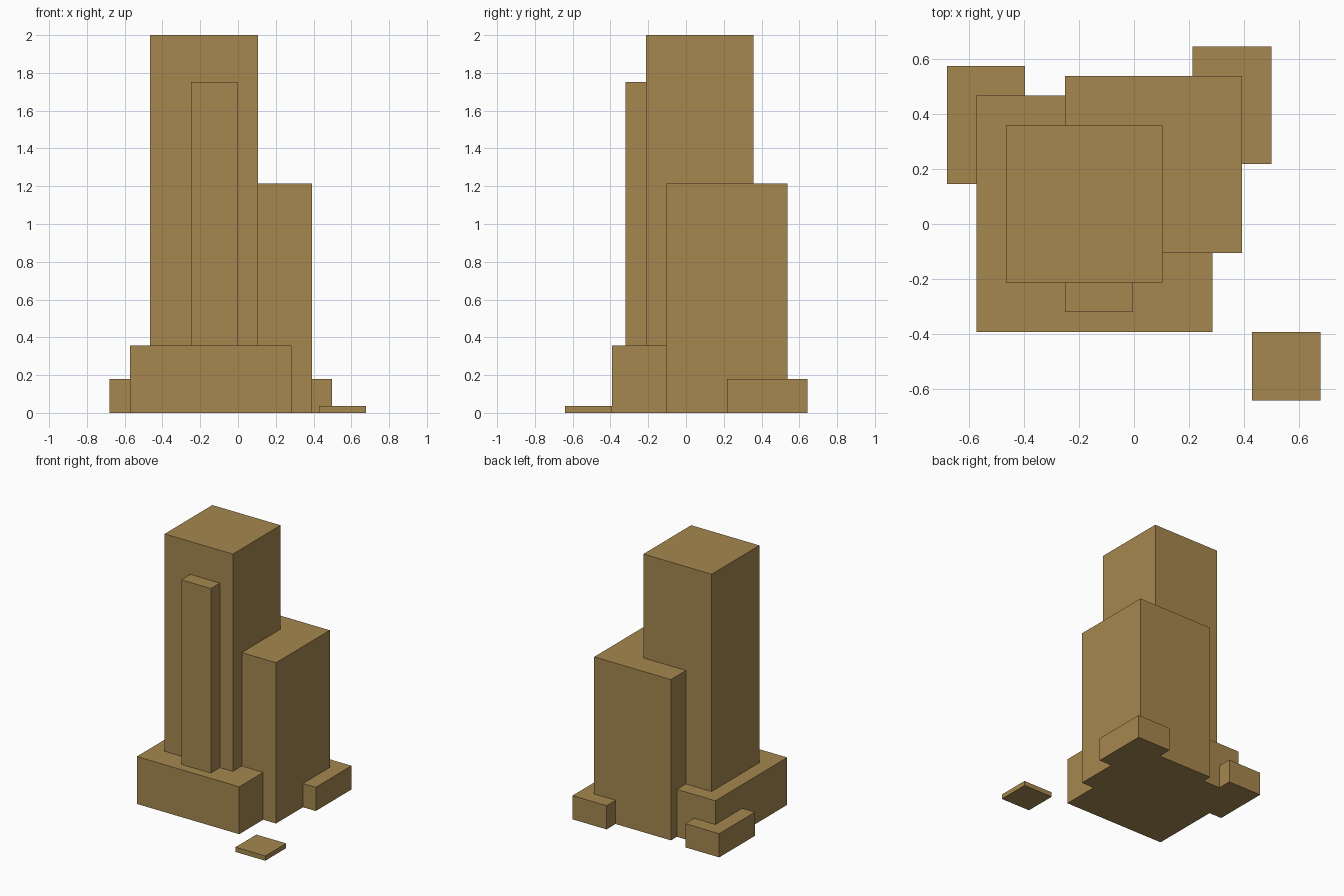
import bpy

if "Cube" in bpy.data.objects:
    bpy.data.objects.remove(bpy.data.objects["Cube"])

# Single ochre colour for the whole building
ochre = bpy.data.materials.new("ochre")
ochre.diffuse_color = (0.38, 0.243, 0.08, 1.0)
ochre.use_nodes = True
ochre.node_tree.nodes["Principled BSDF"].inputs["Base Color"].default_value = ochre.diffuse_color


def block(name, x, y, top):
    """Box standing on the ground, from x/y ranges and a top height."""
    lo, hi = (x[0], y[0], 0.0), (x[1], y[1], top)
    bpy.ops.mesh.primitive_cube_add(
        size=1, location=[(a + b) / 2 for a, b in zip(lo, hi)])
    ob = bpy.context.object
    ob.name = name
    ob.scale = [b - a for a, b in zip(lo, hi)]
    bpy.ops.object.transform_apply(location=False, rotation=False, scale=True)
    ob.data.materials.append(ochre)


# Main masses
block("main_tower", (-0.465, 0.105), (-0.212, 0.358), 2.0)
block("front_shaft", (-0.25, -0.003), (-0.32, -0.20), 1.752)
block("side_tower", (-0.25, 0.391), (-0.105, 0.537), 1.215)
block("podium", (-0.572, 0.284), (-0.391, 0.466), 0.358)

# Low annexes at the back corners
block("left_annex", (-0.679, -0.395), (0.146, 0.573), 0.179)
block("right_annex", (0.213, 0.498), (0.217, 0.644), 0.179)

# Detached slab in front
block("entrance_slab", (0.428, 0.677), (-0.641, -0.392), 0.036)
